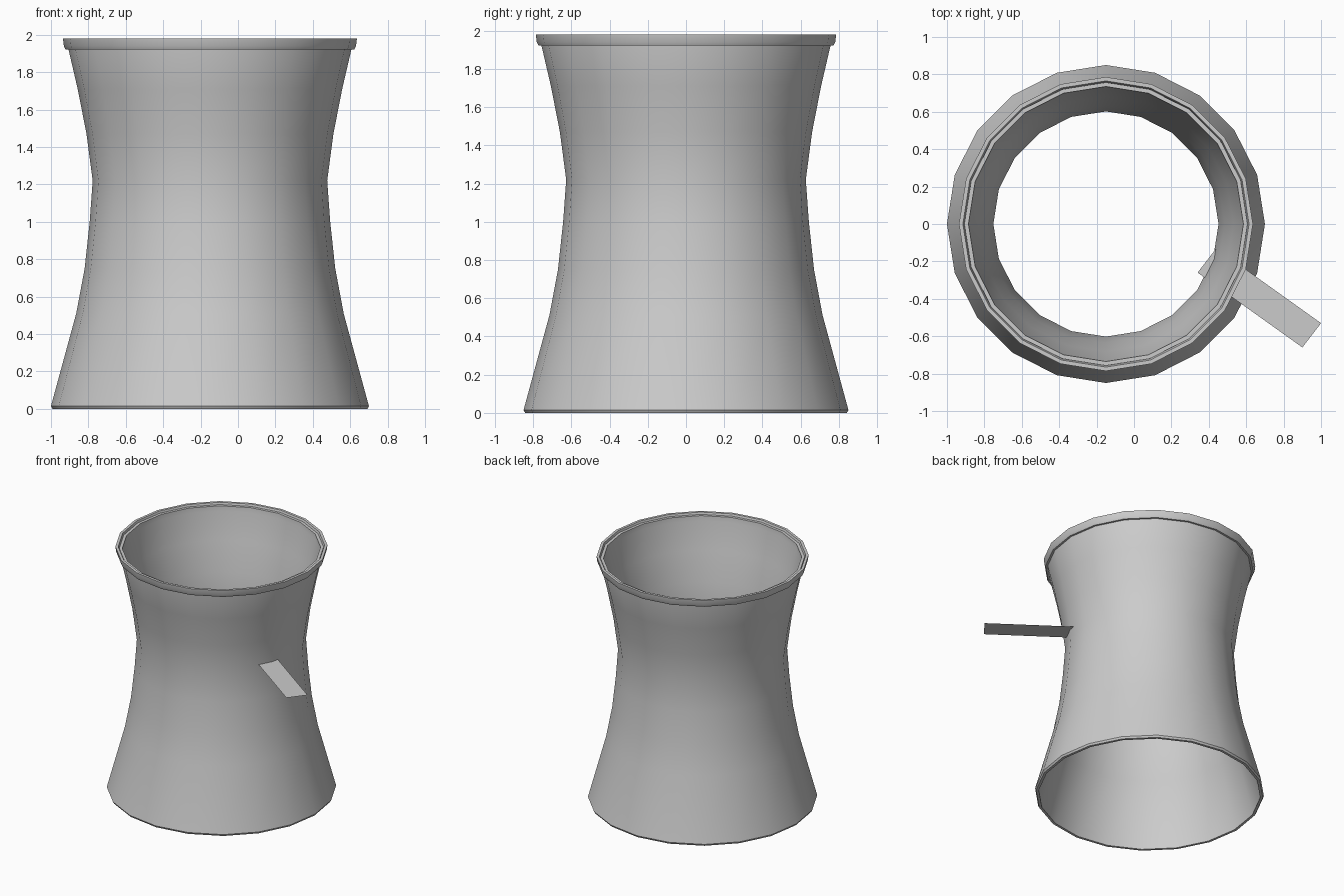
import bpy, bmesh
from math import cos, sin, pi, radians

if "Cube" in bpy.data.objects:
    bpy.data.objects.remove(bpy.data.objects["Cube"])

SIDES = 20
CX = -0.15


def lathe(name, profile):
    """Revolve a closed (radius, z) profile around the tower axis."""
    bm = bmesh.new()
    rings = []
    for i in range(SIDES):
        a = 2 * pi * i / SIDES
        rings.append([bm.verts.new((CX + r * cos(a), r * sin(a), z)) for r, z in profile])
    n = len(profile)
    for i in range(SIDES):
        p, q = rings[i], rings[(i + 1) % SIDES]
        for j in range(n):
            k = (j + 1) % n
            bm.faces.new((p[j], q[j], q[k], p[k]))
    bmesh.ops.recalc_face_normals(bm, faces=bm.faces)
    return finish(name, bm)


def finish(name, bm):
    mesh = bpy.data.meshes.new(name)
    bm.to_mesh(mesh)
    bm.free()
    ob = bpy.data.objects.new(name, mesh)
    bpy.context.collection.objects.link(ob)
    bpy.ops.object.select_all(action='DESELECT')
    ob.select_set(True)
    bpy.context.view_layer.objects.active = ob
    bpy.ops.object.shade_smooth_by_angle(angle=radians(30))
    return ob


# Waisted hollow tower wall
wall = [(0.85, 0.015), (0.715, 0.51), (0.67, 0.75), (0.643, 1.0),
        (0.627, 1.22), (0.66, 1.47), (0.707, 1.71), (0.757, 1.925)]
T = 0.025
outer = [(0.842, 0.0)] + wall + [(0.757, 1.965)]
inner = [(0.735, 1.965)] + [(r - T, z) for r, z in reversed(wall)] + [(0.822, 0.0)]
lathe("tower_wall", outer + inner)

# Raised lip around the top
lathe("top_rim", [(0.755, 1.922), (0.772, 1.922), (0.781, 1.94), (0.786, 1.98),
                  (0.765, 1.98), (0.757, 1.955)])

# Thin flat plate passing through the wall at the throat
bm = bmesh.new()
corners = [(0.34, -0.26), (0.90, -0.66), (1.0, -0.53), (0.44, -0.13)]
bm.faces.new([bm.verts.new((x, y, 1.27)) for x, y in corners])
finish("side_plate", bm)
